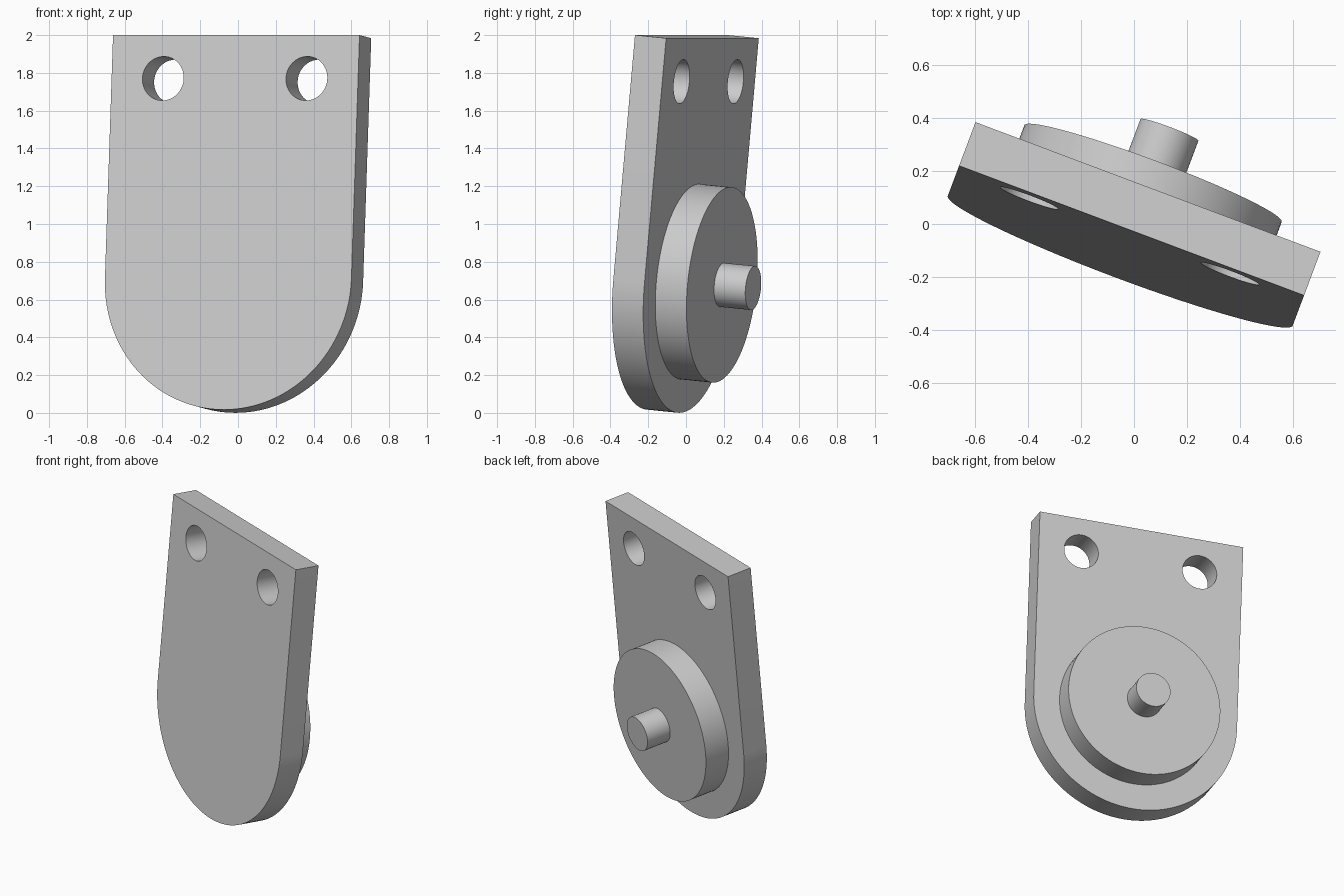
import bpy, bmesh, math
from mathutils import Matrix

if "Cube" in bpy.data.objects:
    bpy.data.objects.remove(bpy.data.objects["Cube"])

T = 0.177            # thickness shared by plate, disc and pin
R = 0.697            # radius of the rounded end
TOP = 1.295          # arc centre to straight top edge
HOLE_X, HOLE_Z, HOLE_R = 0.406, TOP - 0.231, 0.117

# Tilted pose of the whole bracket, origin at the arc centre on the front face
POSE = (Matrix.Translation((-0.052, -0.139, 0.711))
        @ Matrix.Rotation(math.radians(-20.6), 4, 'Z')
        @ Matrix.Rotation(math.radians(-5.4), 4, 'X'))

grey = bpy.data.materials.new("plain grey")
grey.use_nodes = True
colour = (0.6, 0.6, 0.6, 1)
grey.diffuse_color = colour
grey.node_tree.nodes["Principled BSDF"].inputs["Base Color"].default_value = colour


def prism(name, outline, y0, y1):
    """Extrude an x-z outline from depth y0 to y1."""
    bm = bmesh.new()
    face = bm.faces.new([bm.verts.new((x, y0, z)) for x, z in outline])
    new = bmesh.ops.extrude_face_region(bm, geom=[face])["geom"]
    bmesh.ops.translate(bm, vec=(0, y1 - y0, 0),
                        verts=[g for g in new if isinstance(g, bmesh.types.BMVert)])
    bmesh.ops.recalc_face_normals(bm, faces=bm.faces)
    mesh = bpy.data.meshes.new(name)
    bm.to_mesh(mesh)
    bm.free()
    mesh.materials.append(grey)
    obj = bpy.data.objects.new(name, mesh)
    bpy.context.collection.objects.link(obj)
    obj.matrix_world = POSE
    return obj


def arc(radius, start, end, steps, cx=0, cz=0):
    angles = [math.radians(start + (end - start) * i / steps) for i in range(steps + 1)]
    return [(cx + radius * math.cos(a), cz + radius * math.sin(a)) for a in angles]


def circle(radius, cx=0, cz=0, steps=96):
    return arc(radius, 0, 360, steps, cx, cz)[:-1]


def activate(obj):
    bpy.ops.object.select_all(action='DESELECT')
    obj.select_set(True)
    bpy.context.view_layer.objects.active = obj


# Plate: straight top, half-round bottom
plate = prism("mounting_plate", arc(R, 180, 360, 64) + [(R, TOP), (-R, TOP)], 0, T)

# Two through holes near the top edge
for side in (-1, 1):
    cutter = prism("hole_cutter", circle(HOLE_R, side * HOLE_X, HOLE_Z, 64), -T, 2 * T)
    cutter.hide_render = True
    cut = plate.modifiers.new("hole", 'BOOLEAN')
    cut.operation = 'DIFFERENCE'
    cut.solver = 'EXACT'
    cut.object = cutter
    activate(plate)
    bpy.ops.object.modifier_apply(modifier=cut.name)
    bpy.data.objects.remove(cutter)

# Round boss and central pin stacked on the back
disc = prism("round_boss", circle(0.52), T, 2 * T)
pin = prism("centre_pin", circle(0.117, steps=64), 2 * T, 3 * T)

for obj in (plate, disc, pin):
    activate(obj)
    bpy.ops.object.shade_smooth_by_angle(angle=math.radians(30))
